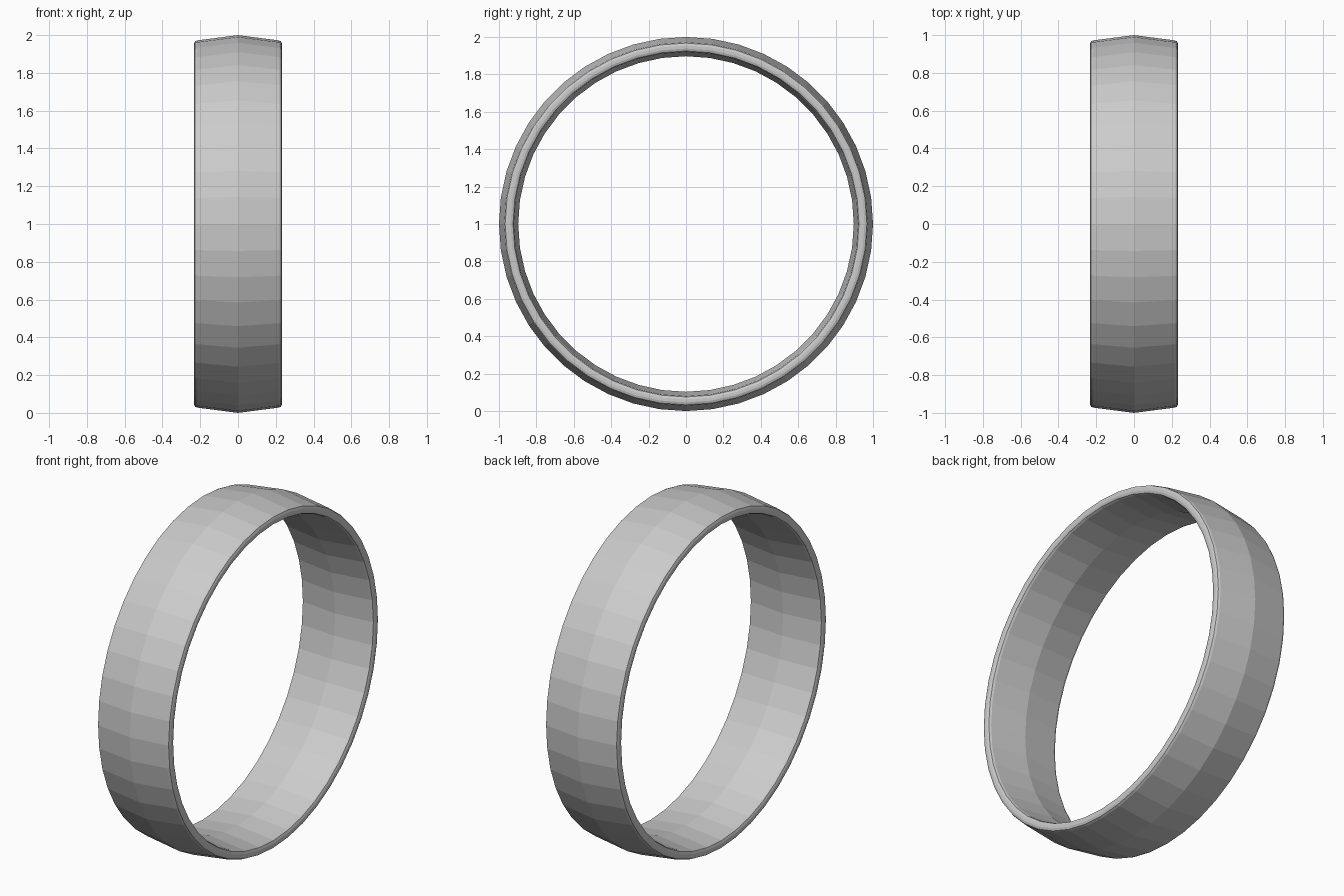
import bpy, bmesh, math

if "Cube" in bpy.data.objects:
    bpy.data.objects.remove(bpy.data.objects["Cube"])

SEGMENTS = 44

# Closed cross-section of the band: (x, radius), crowned outside and inside
half = [(0.216, 0.972), (0.228, 0.967), (0.233, 0.954),
        (0.233, 0.938), (0.228, 0.925), (0.216, 0.92)]
profile = [(0.0, 1.0)] + half + [(0.0, 0.897)] + [(-x, r) for x, r in reversed(half)]

# Sweep the section around the x axis
bm = bmesh.new()
rings = []
for i in range(SEGMENTS):
    a = 2 * math.pi * i / SEGMENTS
    rings.append([bm.verts.new((x, r * math.cos(a), 1 + r * math.sin(a))) for x, r in profile])
n = len(profile)
for i in range(SEGMENTS):
    r0, r1 = rings[i], rings[(i + 1) % SEGMENTS]
    for j in range(n):
        k = (j + 1) % n
        bm.faces.new((r0[j], r0[k], r1[k], r1[j]))
bmesh.ops.recalc_face_normals(bm, faces=bm.faces)

mesh = bpy.data.meshes.new("ring_band")
bm.to_mesh(mesh)
bm.free()
band = bpy.data.objects.new("ring_band", mesh)
bpy.context.collection.objects.link(band)
